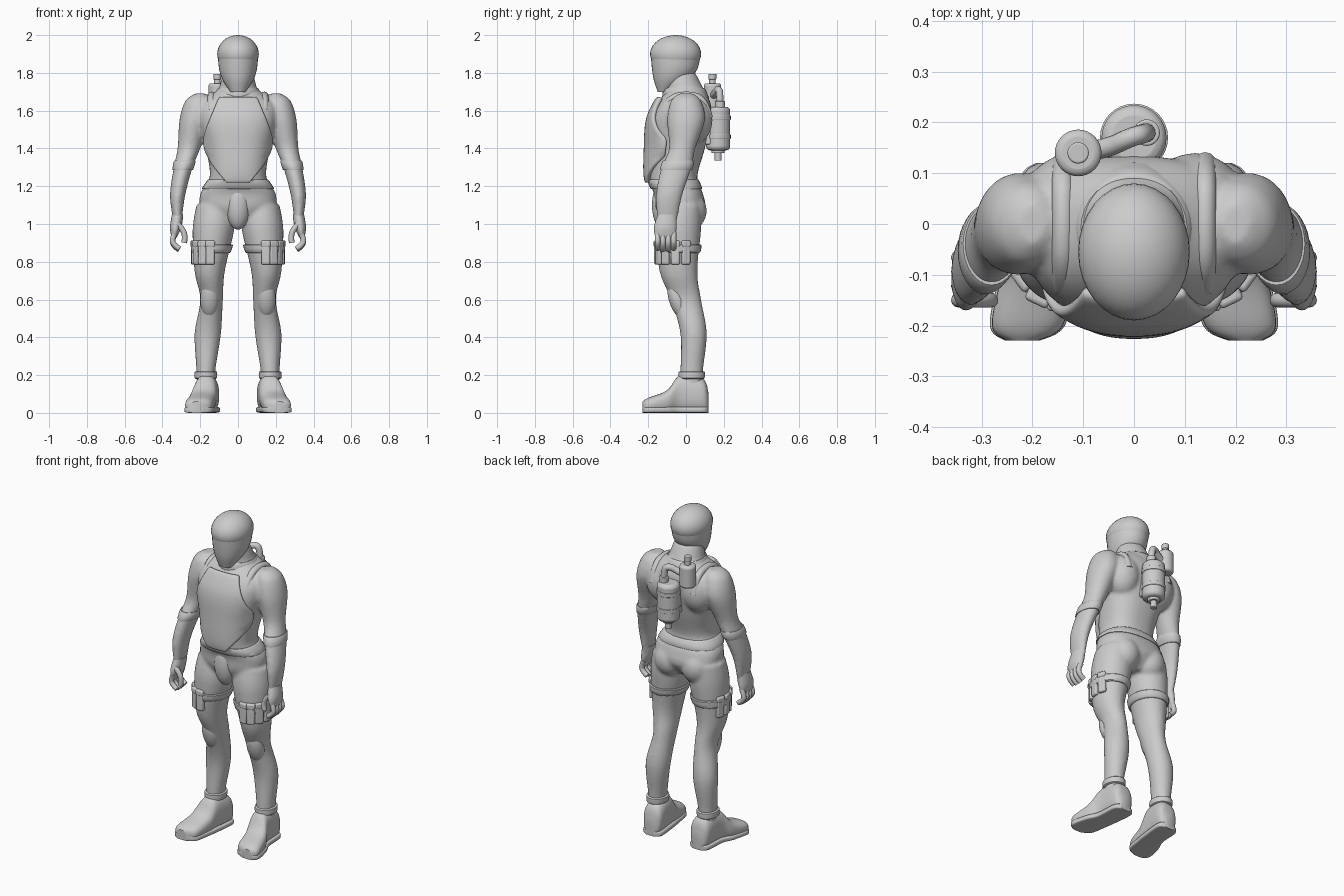
import bpy, bmesh
from math import sin, cos, pi, radians, copysign
from mathutils import Matrix, Vector

if "Cube" in bpy.data.objects:
    bpy.data.objects.remove(bpy.data.objects["Cube"], do_unlink=True)

grey = bpy.data.materials.new("plain_grey")
grey.use_nodes = True
colour = (0.6, 0.6, 0.6, 1)
grey.diffuse_color = colour
grey.node_tree.nodes["Principled BSDF"].inputs["Base Color"].default_value = colour


def spline(rows, steps):
    """Smooth interpolation through rows of numbers."""
    result = []
    last = len(rows) - 1
    for i in range(last):
        before, start, end, after = (Vector(rows[min(max(j, 0), last)]) for j in range(i - 1, i + 3))
        leave, arrive = (end - before) / 2, (after - start) / 2
        for k in range(steps):
            t = k / steps
            ease = t * t * (3 - 2 * t)
            result.append(start.lerp(end, ease) + leave * t * (1 - t) ** 2 - arrive * t * t * (1 - t))
    return result + [Vector(rows[-1])]


def loft(bm, rows, power=2, side=1, steps=6, along_y=False):
    """Skin oval sections given as (height, centre a, centre b, radius a, radius b)."""
    rings = []
    count = 32
    for t, a, b, radius_a, radius_b in spline(rows, steps):
        ring = []
        for k in range(count):
            c, s = cos(2 * pi * k / count), sin(2 * pi * k / count)
            u = side * (a + radius_a * copysign(abs(c) ** (2 / power), c))
            v = b + radius_b * copysign(abs(s) ** (2 / power), s)
            ring.append(bm.verts.new((u, t, v) if along_y else (u, v, t)))
        rings.append(ring)
    for low, high in zip(rings, rings[1:]):
        for k in range(count):
            following = (k + 1) % count
            bm.faces.new((low[k], low[following], high[following], high[k]))
    bm.faces.new(rings[0])
    bm.faces.new(rings[-1])


def ball(bm, centre, radii, tilt=0):
    matrix = Matrix.Translation(centre) @ Matrix.Rotation(tilt, 4, 'X') @ Matrix.Diagonal((*radii, 1))
    bmesh.ops.create_uvsphere(bm, u_segments=32, v_segments=20, radius=1, matrix=matrix)


def make(name, bm):
    bmesh.ops.recalc_face_normals(bm, faces=bm.faces)
    mesh = bpy.data.meshes.new(name)
    bm.to_mesh(mesh)
    bm.free()
    mesh.materials.append(grey)
    ob = bpy.data.objects.new(name, mesh)
    bpy.context.collection.objects.link(ob)
    bpy.ops.object.select_all(action='DESELECT')
    ob.select_set(True)
    bpy.context.view_layer.objects.active = ob
    bpy.ops.object.shade_smooth_by_angle(angle=radians(40))
    return ob


def loft_part(name, rows, **options):
    bm = bmesh.new()
    loft(bm, rows, **options)
    return make(name, bm)


def ball_part(name, centre, radii, tilt=0):
    bm = bmesh.new()
    ball(bm, centre, radii, tilt)
    return make(name, bm)


def section(rows, z):
    """The limb section nearest to a height."""
    return min(spline(rows, 16), key=lambda row: abs(row[0] - z))


def band(name, rows, z, height, bulge, **options):
    """A raised ring that follows a limb."""
    rings = []
    for level, swell in ((-.5, 0), (-.4, bulge), (.4, bulge), (.5, 0)):
        at = z + level * height
        _, x, y, rx, ry = section(rows, at)
        rings.append((at, x, y, rx + swell, ry + swell))
    loft_part(name, rings, steps=2, **options)


def tube(name, points, radius):
    curve = bpy.data.curves.new(name, 'CURVE')
    curve.dimensions = '3D'
    curve.bevel_depth, curve.bevel_resolution, curve.use_fill_caps = radius, 4, True
    path = curve.splines.new('NURBS')
    path.points.add(len(points) - 1)
    for point, place in zip(path.points, points):
        point.co = (*place, 1)
    path.order_u, path.use_endpoint_u = 3, True
    curve.materials.append(grey)
    bpy.context.collection.objects.link(bpy.data.objects.new(name, curve))


def round_edges(ob, width):
    bevel = ob.modifiers.new("round_edges", 'BEVEL')
    bevel.width, bevel.segments = width, 3


# Body suit: torso, neck, arms and legs fused into one skin
torso = [(1, 0, -.04, .08, .08), (1.08, 0, -.03, .19, .13), (1.16, 0, -.04, .2, .13),
         (1.25, 0, -.07, .15, .13), (1.4, 0, -.05, .17, .15), (1.55, 0, -.03, .21, .16),
         (1.64, 0, -.01, .2, .14), (1.72, 0, 0, .09, .09)]
neck = [(1.64, 0, 0, .12, .12), (1.72, 0, -.01, .1, .1), (1.8, 0, -.03, .08, .08)]
arm = [(1.69, .2, 0, .03, .04), (1.65, .21, 0, .07, .08), (1.55, .23, 0, .08, .1),
       (1.4, .26, -.02, .06, .07), (1.3, .29, -.05, .05, .08), (1.15, .32, -.09, .04, .07),
       (1, .32, -.1, .02, .05)]
leg = [(1.1, .12, -.03, .1, .11), (.97, .13, -.04, .11, .12), (.75, .15, -.04, .08, .1),
       (.6, .14, 0, .06, .08), (.42, .16, .04, .07, .07), (.22, .17, .03, .05, .06),
       (.1, .17, .03, .05, .06)]
bm = bmesh.new()
loft(bm, torso, power=2.4)
loft(bm, neck)
for side in (1, -1):
    loft(bm, arm, side=side)
    loft(bm, leg, side=side)
    ball(bm, (side * .09, .02, 1.07), (.09, .09, .1))
    ball(bm, (side * .12, .04, 1.55), (.1, .1, .13))
body = make("body_suit", bm)
fuse = body.modifiers.new("fuse", 'REMESH')
fuse.mode, fuse.voxel_size, fuse.use_smooth_shade = 'VOXEL', .01, True
soften = body.modifiers.new("soften", 'SMOOTH')
soften.factor, soften.iterations = .5, 6

# Helmet: a domed crown over a tapered face guard, with a collar below
ball_part("helmet_crown", (0, -.055, 1.9), (.11, .135, .1))
loft_part("face_guard", [(1.7, 0, -.12, .04, .03), (1.76, 0, -.08, .08, .09),
                         (1.82, 0, -.06, .1, .12), (1.9, 0, -.055, .107, .132)])
band("collar", neck, 1.69, .06, .01)


# Chest plate wrapped over the front of the torso
def torso_front(x, z):
    _, _, y, rx, ry = section(torso, z)
    across = min(abs(x) / rx, .98)
    return y - ry * (1 - across ** 2.4) ** (1 / 2.4)


bm = bmesh.new()
columns = 16
grid = []
for z, half in spline([(1.67, .1), (1.46, .18), (1.34, .15), (1.22, .06)], 8):
    across = [half * (2 * i / columns - 1) for i in range(columns + 1)]
    grid.append([bm.verts.new((x, torso_front(x, z) - .012, z)) for x in across])
for low, high in zip(grid, grid[1:]):
    for i in range(columns):
        bm.faces.new((low[i], low[i + 1], high[i + 1], high[i]))
inner = [v for v in bm.verts if not v.is_boundary]
bmesh.ops.smooth_vert(bm, verts=inner, factor=.5, use_axis_y=True)
plate = make("chest_plate", bm)
solid = plate.modifiers.new("thickness", 'SOLIDIFY')
solid.thickness, solid.offset = .024, 0
rounding = plate.modifiers.new("rounding", 'SUBSURF')
rounding.levels = rounding.render_levels = 1

# Belt and groin guard
band("belt", torso, 1.21, .05, .008, power=2.4)
ball_part("groin_guard", (0, -.12, 1.1), (.065, .06, .13))

# Boot sections from heel to toe: (y, centre x, centre z, half width, half height)
boot = [(.12, .16, .05, .03, .05), (.09, .16, .09, .06, .09), (-.03, .17, .1, .06, .1),
        (-.1, .19, .06, .07, .06), (-.2, .21, .04, .07, .04), (-.23, .22, .03, .03, .03)]

for side, tag in ((1, "left_"), (-1, "right_")):
    # Boot, sole and ankle strap
    loft_part(tag + "boot", boot, power=2.5, side=side, along_y=True)
    sole = [(y, x, .016, width + .004, .016) for y, x, _, width, _ in boot]
    loft_part(tag + "sole", sole, power=5, side=side, along_y=True)
    band(tag + "ankle_strap", leg, .2, .04, .01, side=side)
    ball_part(tag + "knee_guard", (side * .15, -.045, .6), (.05, .045, .105), tilt=.3)

    # Thigh pouches with flaps around the outer front, held by a strap
    band(tag + "thigh_strap", leg, .87, .045, .01, side=side)
    bm = bmesh.new()
    for degrees in range(-92, 30, 28):
        angle = radians(degrees)
        place = Vector((side * (.15 + .08 * cos(angle)), -.04 + .11 * sin(angle), .845))
        turn = Matrix.Rotation(angle if side > 0 else pi - angle, 4, 'Z')
        for size, lift in (((.036, .046, .12), 0), ((.042, .05, .035), .05)):
            move = Matrix.Translation(place + Vector((0, 0, lift)))
            bmesh.ops.create_cube(bm, size=1, matrix=move @ turn @ Matrix.Diagonal((*size, 1)))
    round_edges(make(tag + "thigh_pouches", bm), .009)

    # Forearm guard rim, then the hand with curled fingers and thumb
    band(tag + "forearm_rim", arm, 1.31, .05, .006, side=side)
    loft_part(tag + "palm", [(1.05, .32, -.1, .03, .05), (.98, .33, -.11, .03, .06),
                             (.92, .34, -.11, .01, .05)], side=side)
    for finger in range(4):
        y = -.15 + .028 * finger
        rise = .006 * abs(finger - 1.5)
        curl = ((.33, .96), (.35, .92), (.34, .88 + rise), (.31, .86 + rise))
        tube(tag + "finger_" + "abcd"[finger], [(side * x, y, z) for x, z in curl], .0145)
    thumb = ((.32, 1), (.29, .97), (.28, .93), (.285, .9))
    tube(tag + "thumb", [(side * x, -.15, z) for x, z in thumb], .015)

    # Vest strap over the shoulder
    strap = ((-.12, 1.6), (-.09, 1.66), (0, 1.685), (.1, 1.66), (.12, 1.56))
    tube(tag + "shoulder_strap", [(side * .14, y, z) for y, z in strap], .022)


# Back tanks stacked from rounded cylinders
def tank(name, x, y, drums):
    bm = bmesh.new()
    for bottom, top, radius in drums:
        bmesh.ops.create_cone(bm, cap_ends=True, segments=32, radius1=radius, radius2=radius,
                              depth=top - bottom,
                              matrix=Matrix.Translation((x, y, (bottom + top) / 2)))
    return make(name, bm)


main_place, small_place = (0, .17), (-.11, .14)
round_edges(tank("main_tank", *main_place, [(1.39, 1.62, .064)]), .02)
round_edges(tank("main_tank_bands", *main_place, [(1.45, 1.475, .067), (1.55, 1.575, .067)]), .003)
round_edges(tank("main_tank_valve", *main_place, [(1.335, 1.4, .019), (1.375, 1.4, .035)]), .004)
round_edges(tank("small_tank", *small_place, [(1.61, 1.745, .046)]), .014)
round_edges(tank("small_tank_valve", *small_place, [(1.74, 1.77, .017), (1.765, 1.795, .021)]), .004)
round_edges(tank("pipe_collar", .025, .18, [(1.61, 1.65, .026)]), .004)
tube("connecting_pipe", [(-.1, .14, 1.67), (-.05, .15, 1.69), (-.01, .17, 1.715),
                         (.025, .18, 1.7), (.025, .18, 1.6)], .019)
round_edges(tank("tank_mount", 0, .12, [(1.42, 1.6, .05)]), .01)
